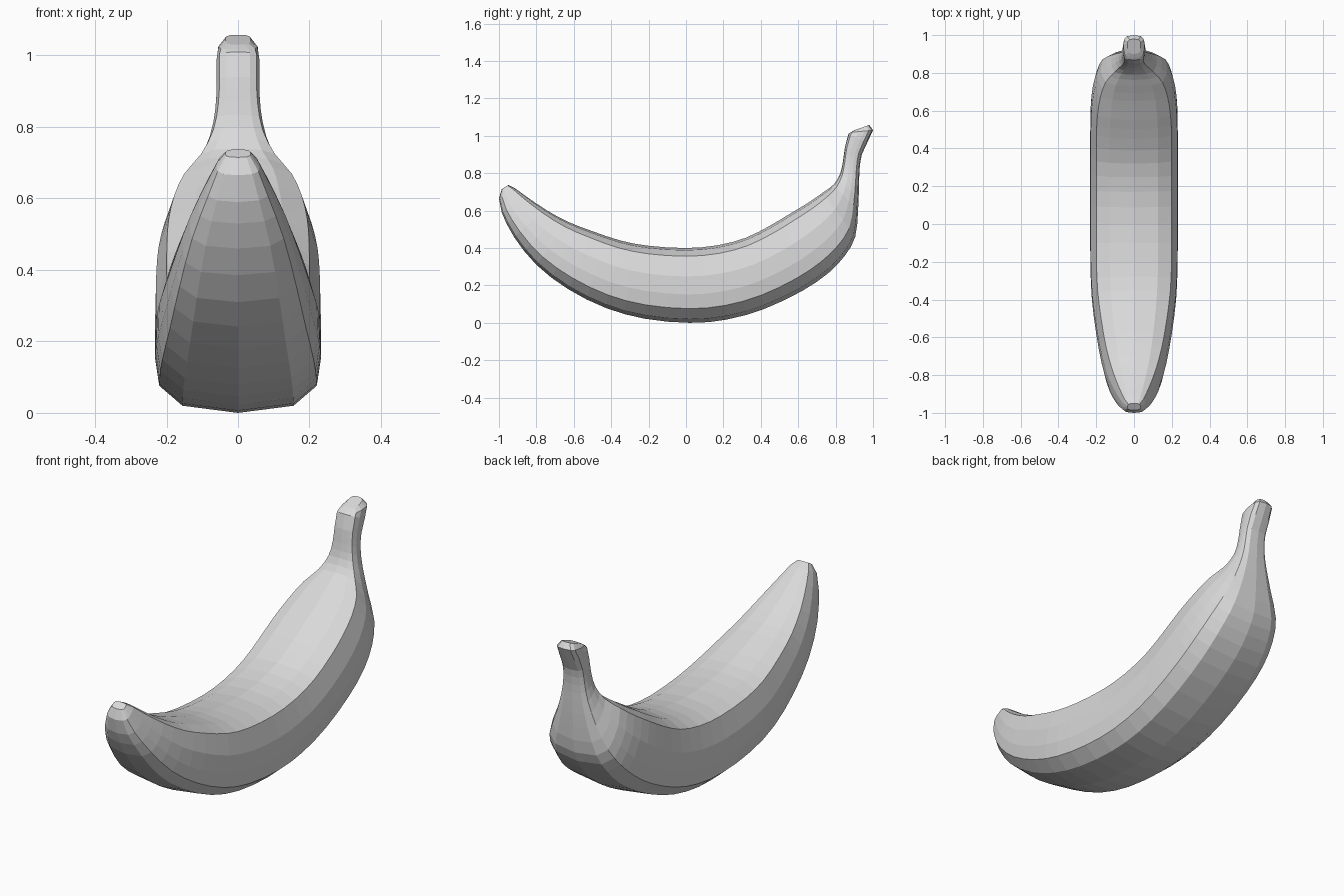
import bpy, bmesh
from mathutils import Vector

if "Cube" in bpy.data.objects:
    bpy.data.objects.remove(bpy.data.objects["Cube"])

# Stations along the fruit: inner y,z / outer y,z / half width
S = [
    (-.95, .737, -.985, .715, .035), (-.915, .72, -1.0, .665, .06),
    (-.86, .68, -.985, .59, .088), (-.75, .605, -.92, .46, .135),
    (-.63, .54, -.80, .31, .172), (-.50, .49, -.63, .18, .2),
    (-.35, .44, -.43, .08, .223), (-.20, .412, -.22, .022, .231),
    (0, .40, .02, 0, .232), (.17, .415, .22, .018, .232),
    (.32, .455, .42, .075, .232), (.45, .52, .62, .17, .231),
    (.55, .58, .76, .265, .225), (.65, .64, .85, .36, .207),
    (.73, .695, .905, .46, .175), (.79, .74, .92, .60, .12),
    (.825, .80, .925, .73, .08), (.84, .87, .928, .82, .064),
    (.85, .94, .94, .90, .06), (.868, 1.01, .97, .965, .06),
    (.88, 1.018, 1.0, 1.03, .055), (.90, 1.03, .98, 1.058, .035)]

# Half cross-section: width fraction, height fraction from outer to inner side
HALF = [(0, 0), (.67, .05), (.95, .19), (1, .38), (.99, .62), (.86, .89), (.55, .97), (0, 1)]
SECTION = HALF + [(-x, v) for x, v in HALF[-2:0:-1]]


def midpoint(i):
    """Smooth halfway station between i and i + 1."""
    a, b, c, d = S[i - 1], S[i], S[i + 1], S[i + 2]
    return tuple((9 * (q + r) - p - s) / 16 for p, q, r, s in zip(a, b, c, d))


stations = []
for i, s in enumerate(S):
    stations.append(s)
    if 2 <= i <= len(S) - 5:
        stations.append(midpoint(i))

# Banana body and stem: one lofted skin with capped ends
bm = bmesh.new()
rings = []
for ty, tz, by, bz, w in stations:
    inner, outer = Vector((0, ty, tz)), Vector((0, by, bz))
    rings.append([bm.verts.new(outer.lerp(inner, v) + Vector((x * w, 0, 0)))
                  for x, v in SECTION])
n = len(SECTION)
for a, b in zip(rings, rings[1:]):
    for k in range(n):
        bm.faces.new((a[k], a[(k + 1) % n], b[(k + 1) % n], b[k]))
bm.faces.new(rings[0])
bm.faces.new(rings[-1])
low = min(v.co.z for v in bm.verts)
for v in bm.verts:
    v.co.z -= low
bmesh.ops.recalc_face_normals(bm, faces=bm.faces[:])

mesh = bpy.data.meshes.new("banana")
bm.to_mesh(mesh)
bm.free()
mat = bpy.data.materials.new("light grey")
mat.diffuse_color = (.7, .7, .7, 1)
mat.use_nodes = True
mat.node_tree.nodes["Principled BSDF"].inputs["Base Color"].default_value = mat.diffuse_color
mesh.materials.append(mat)
bpy.context.collection.objects.link(bpy.data.objects.new("banana", mesh))
